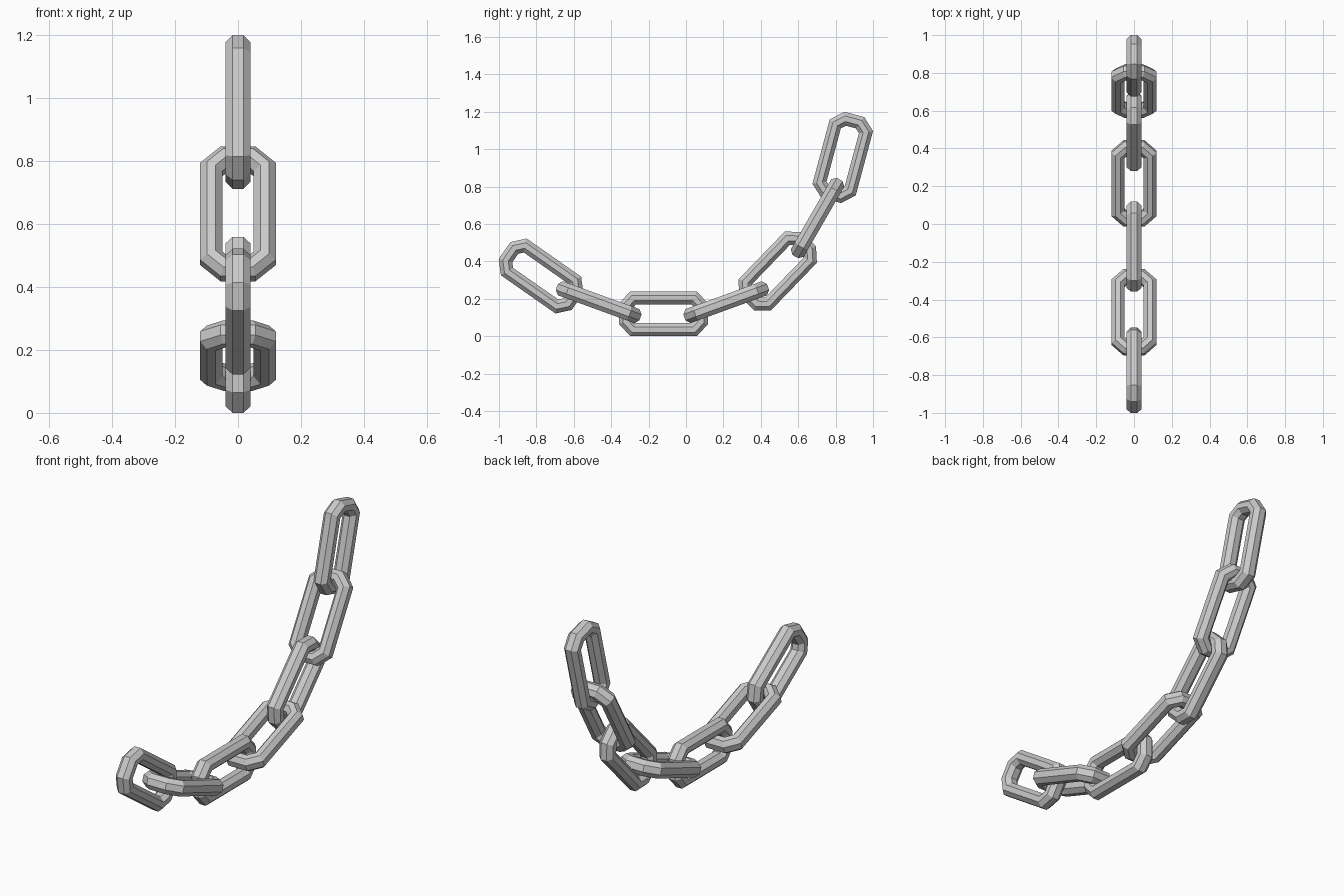
import bpy
import bmesh
from mathutils import Vector
from math import radians, cos, sin

if "Cube" in bpy.data.objects:
    bpy.data.objects.remove(bpy.data.objects["Cube"])

# Outer corners of one link quadrant (along, across), and the bar size
L1, W1 = 0.178, 0.12
L2, W2 = 0.238, 0.055
BAR = 0.07
# Octagonal bar section: (depth in from the outer edge, offset normal to link)
SECTION = [(0, -0.017), (0, 0.017), (0.021, 0.04), (0.049, 0.04),
           (BAR, 0.017), (BAR, -0.017), (0.049, -0.04), (0.021, -0.04)]


def outline(depth):
    """Eight-cornered link outline, inset by depth with mitred corners."""
    n = Vector((W1 - W2, L2 - L1)).normalized()
    d = n.dot(Vector((L1, W1))) - depth
    w, l = W1 - depth, L2 - depth
    a = ((d - n.y * w) / n.x, w)
    b = (l, (d - n.x * l) / n.y)
    return [a, b, (b[0], -b[1]), (a[0], -a[1]),
            (-a[0], -a[1]), (-b[0], -b[1]), (-b[0], b[1]), (-a[0], a[1])]


def make_link(name, y, z, angle, flat):
    t = radians(angle)
    along = Vector((0, cos(t), sin(t)))
    across = Vector((0, -sin(t), cos(t)))
    normal = Vector((1, 0, 0))
    if flat:
        across, normal = normal, across
    centre = Vector((0, y, z))
    bm = bmesh.new()
    rings = [[bm.verts.new(centre + along * l + across * w + normal * off)
              for l, w in outline(depth)] for depth, off in SECTION]
    for i in range(8):
        r, s = rings[i], rings[(i + 1) % 8]
        for j in range(8):
            k = (j + 1) % 8
            bm.faces.new((r[j], r[k], s[k], s[j]))
    bmesh.ops.recalc_face_normals(bm, faces=bm.faces)
    mesh = bpy.data.meshes.new(name)
    bm.to_mesh(mesh)
    bm.free()
    bpy.context.collection.objects.link(bpy.data.objects.new(name, mesh))


# Hanging chain: centre y, centre z, tilt; every second link is turned flat
links = [(-0.775, 0.322, -35), (-0.467, 0.182, -20), (-0.12, 0.12, 0),
         (0.215, 0.182, 20), (0.49, 0.348, 46), (0.703, 0.632, 60),
         (0.838, 0.956, 75)]
for i, (y, z, angle) in enumerate(links):
    make_link(f"chain_link_{i + 1}", y, z, angle, i % 2 == 1)
